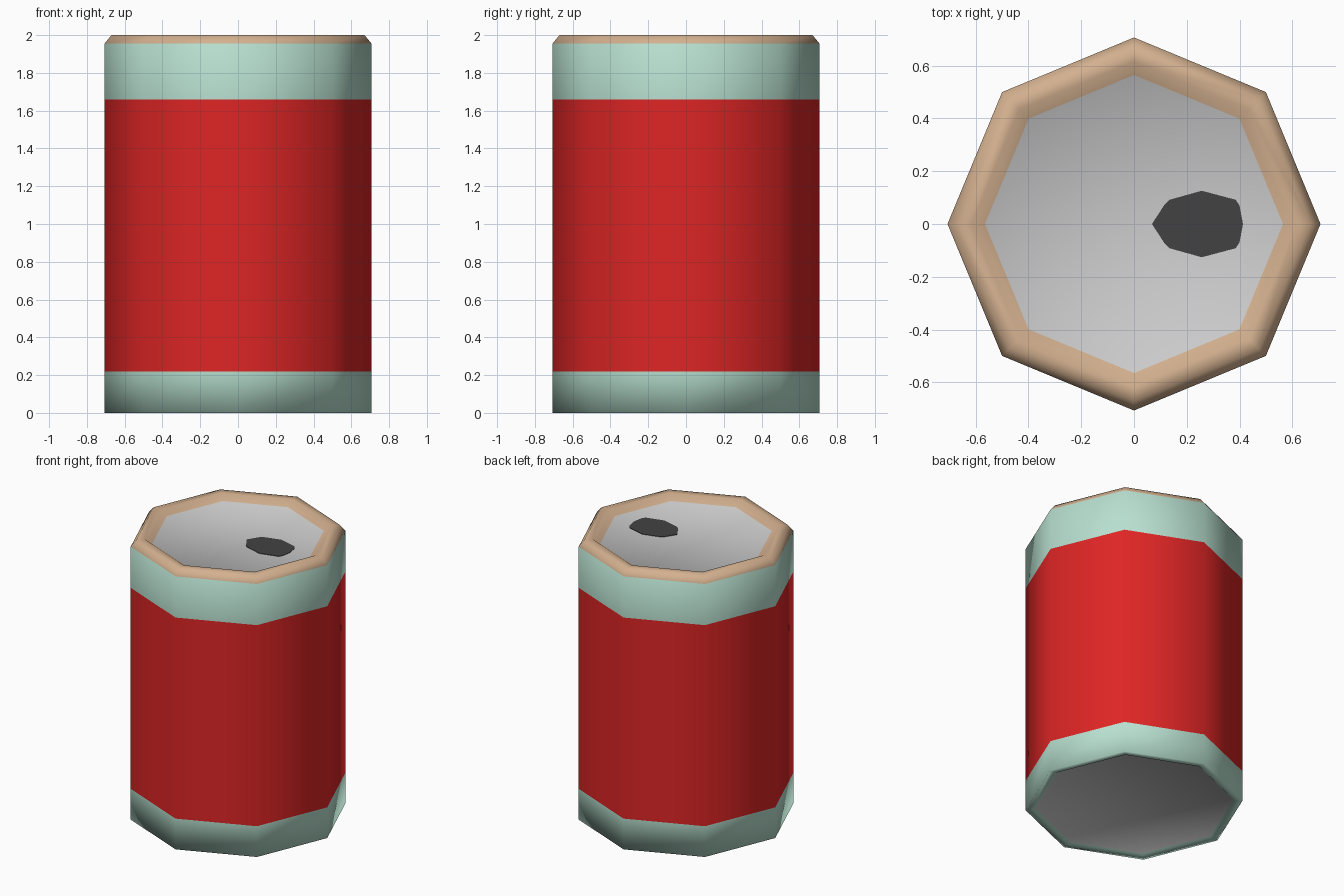
import bpy, bmesh, math

if "Cube" in bpy.data.objects:
    bpy.data.objects.remove(bpy.data.objects["Cube"])

def material(name, rgb):
    m = bpy.data.materials.new(name)
    lin = [((c / 255 + 0.055) / 1.055) ** 2.4 for c in rgb]
    m.diffuse_color = (*lin, 1)
    m.use_nodes = True
    m.node_tree.nodes["Principled BSDF"].inputs["Base Color"].default_value = m.diffuse_color
    return m

mint = material("mint", (183, 223, 207))
red = material("red", (222, 37, 37))
tan = material("tan", (211, 176, 143))
grey = material("light grey", (204, 204, 204))
dark = material("dark grey", (66, 66, 66))

SIDES = 8

def add_object(name, bm, mats):
    bmesh.ops.recalc_face_normals(bm, faces=bm.faces)
    me = bpy.data.meshes.new(name)
    bm.to_mesh(me)
    bm.free()
    for m in mats:
        me.materials.append(m)
    ob = bpy.data.objects.new(name, me)
    bpy.context.collection.objects.link(ob)
    return ob

# Can: octagonal lathe; each entry is radius, height, colour of the band above it
R = 0.707
profile = [
    (0.645, 0.012, 0), (0.66, 0.0, 0), (R, 0.0, 0),   # recessed base and foot
    (R, 0.22, 1), (R, 1.66, 0),                       # label, upper band
    (R, 1.955, 2), (0.67, 2.0, 2), (0.615, 2.0, 2),   # rim
    (0.565, 1.965, 3),                                # lid edge
]
bm = bmesh.new()
rings = [[bm.verts.new((r * math.cos(math.tau * i / SIDES),
                        r * math.sin(math.tau * i / SIDES), z))
          for i in range(SIDES)] for r, z, _ in profile]
for k in range(len(rings) - 1):
    a, b = rings[k], rings[k + 1]
    for i in range(SIDES):
        j = (i + 1) % SIDES
        bm.faces.new((a[i], a[j], b[j], b[i])).material_index = profile[k][2]
bm.faces.new(rings[0][::-1]).material_index = 3
bm.faces.new(rings[-1]).material_index = 3
for f in bm.faces:
    f.smooth = True
add_object("can_body", bm, [mint, red, tan, grey])

# Drinking opening: thin dark plate on the lid
half = [(0.117, 0.075), (0.135, 0.092), (0.257, 0.126), (0.385, 0.092), (0.4, 0.07)]
outline = [(0.413, 0)] + half[::-1] + [(0.068, 0)] + [(x, -y) for x, y in half]
bm = bmesh.new()
face = bm.faces.new([bm.verts.new((x, y, 1.964)) for x, y in outline])
top = bmesh.ops.extrude_face_region(bm, geom=[face])["geom"]
bmesh.ops.translate(bm, vec=(0, 0, 0.004),
                    verts=[g for g in top if isinstance(g, bmesh.types.BMVert)])
add_object("drinking_opening", bm, [dark])
